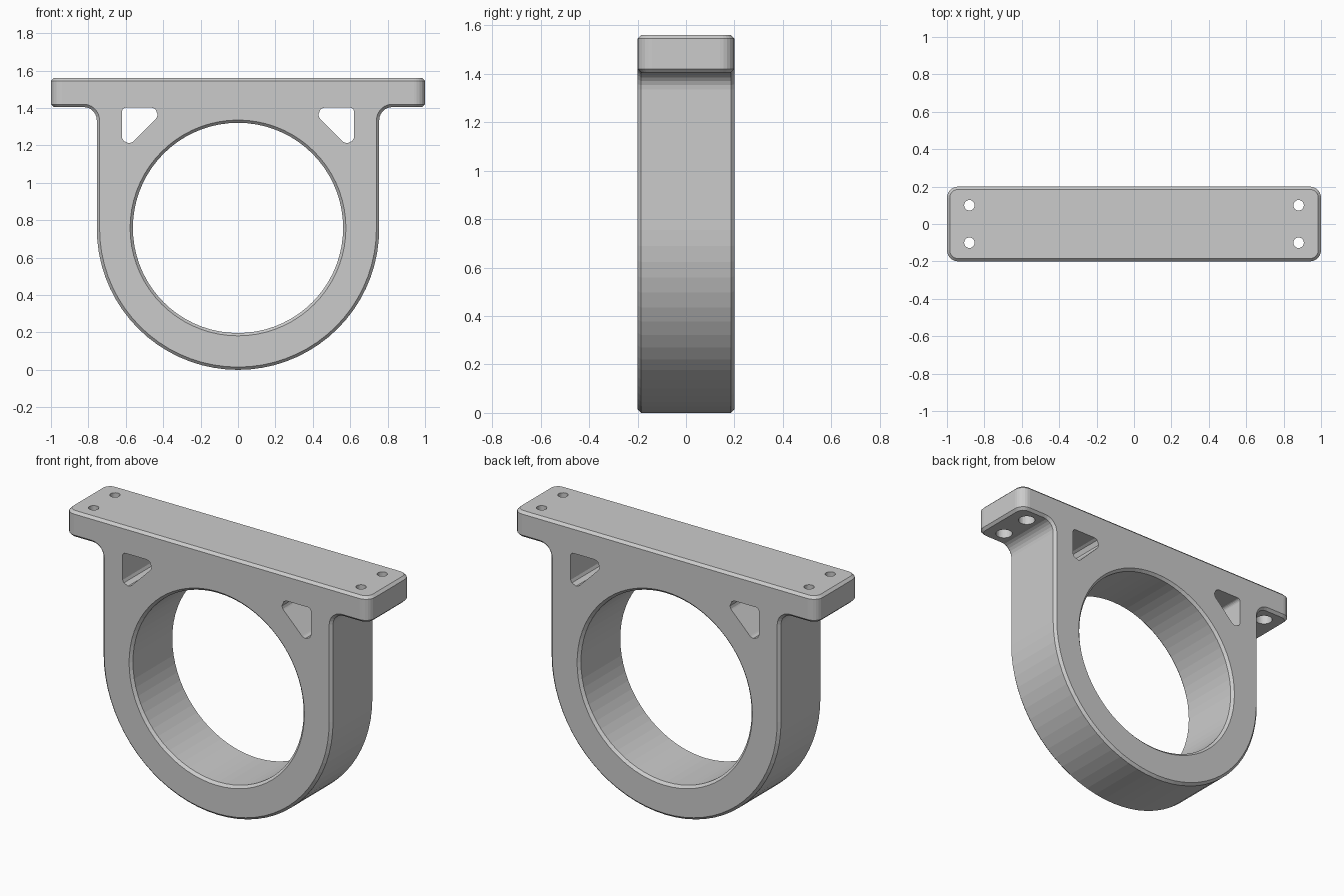
import bpy, bmesh
from math import sin, cos, pi, radians
from mathutils import Vector, Matrix

if "Cube" in bpy.data.objects:
    bpy.data.objects.remove(bpy.data.objects["Cube"])

D = 0.2            # half depth
R = 0.755          # body radius and height of its centre
CH = 0.015         # chamfer
TOP, UNDER = 1.56, 1.405


def arc(cx, cz, r, a0, a1, n):
    return [(cx + r * cos(radians(a0 + (a1 - a0) * i / n)),
             cz + r * sin(radians(a0 + (a1 - a0) * i / n))) for i in range(n + 1)]


def extrude(bm, pts, half):
    """Prism of an XZ outline, from -half to half in y."""
    a = [bm.verts.new((x, -half, z)) for x, z in pts]
    b = [bm.verts.new((x, half, z)) for x, z in pts]
    bm.faces.new(a)
    bm.faces.new(b[::-1])
    n = len(pts)
    for i in range(n):
        j = (i + 1) % n
        bm.faces.new((a[i], b[i], b[j], a[j]))


def lathe(bm, profile, n, mat):
    """Closed solid of (radius, height) rings around local z."""
    rings = [[bm.verts.new(mat @ Vector((r * cos(2 * pi * i / n), r * sin(2 * pi * i / n), h)))
              for i in range(n)] for r, h in profile]
    for p, q in zip(rings, rings[1:]):
        for i in range(n):
            j = (i + 1) % n
            bm.faces.new((p[i], p[j], q[j], q[i]))
    bm.faces.new(rings[0])
    bm.faces.new(rings[-1])


def round_corners(corners, n=5):
    """Fillet each (x, z, radius) corner of a polygon."""
    out = []
    for i, (x, z, r) in enumerate(corners):
        p = Vector((x, z))
        u = (Vector(corners[i - 1][:2]) - p).normalized()
        v = (Vector(corners[(i + 1) % len(corners)][:2]) - p).normalized()
        half = u.angle(v) / 2
        c = p + (u + v).normalized() * (r / sin(half))
        t = r * cos(half) / sin(half)
        s, e = p + u * t - c, p + v * t - c
        out += [tuple(c + s.lerp(e, k / n).normalized() * r) for k in range(n + 1)]
    return out


def finish(bm, name):
    bmesh.ops.recalc_face_normals(bm, faces=bm.faces)
    me = bpy.data.meshes.new(name)
    bm.to_mesh(me)
    bm.free()
    ob = bpy.data.objects.new(name, me)
    bpy.context.collection.objects.link(ob)
    return ob


def volume(me):
    bm = bmesh.new()
    bm.from_mesh(me)
    v = bm.calc_volume() if bm.faces else 0
    bm.free()
    return v


# Bracket outline: flange on top, filleted into a U-shaped body
f = 0.07
right = arc(0, R, R, -90, 0, 18) + arc(R + f, UNDER - f, f, 180, 90, 6) + [(1, UNDER), (1, TOP)]
outline = right + [(-x, z) for x, z in right[:0:-1]]
bm = bmesh.new()
extrude(bm, outline, D)
bmesh.ops.recalc_face_normals(bm, faces=bm.faces)

# Rounded flange corners (upright end edges), then a chamfer on every sharp edge
corners = []
for e in bm.edges:
    p, q = (v.co for v in e.verts)
    if abs(p.x) > 0.99 and abs(p.x - q.x) < 1e-4 and abs(p.y - q.y) < 1e-4:
        corners.append(e)
bmesh.ops.bevel(bm, geom=corners, offset=0.06, offset_type='OFFSET', segments=6,
                profile=0.5, affect='EDGES', clamp_overlap=False)
bm.normal_update()
sharp = [e for e in bm.edges if e.calc_face_angle(0) > radians(40)]
bmesh.ops.bevel(bm, geom=sharp, offset=CH, offset_type='OFFSET', segments=1,
                profile=0.5, affect='EDGES', clamp_overlap=False)
bracket = finish(bm, "ring_bracket")
solid = volume(bracket.data)

# Main bore with chamfered rims
bm = bmesh.new()
r, o = 0.562, 0.02
lathe(bm, [(r + CH + o, -D - o), (r, -D + CH), (r, D - CH), (r + CH + o, D + o)], 72,
      Matrix.Translation((0, 0, R + 0.004)) @ Matrix.Rotation(pi / 2, 4, 'X'))

for s in (-1, 1):
    # Triangular windows
    tri = round_corners([(0.62, 1.402, 0.02), (0.38, 1.402, 0.035), (0.62, 1.162, 0.035)])
    extrude(bm, [(s * x, z) for x, z in tri], D + 0.05)
    # Counterbored screw holes
    for y in (-0.1, 0.1):
        lathe(bm, [(0.047, UNDER - 0.03), (0.047, UNDER + 0.07), (0.028, UNDER + 0.07),
                   (0.028, TOP + 0.05)], 24, Matrix.Translation((s * 0.88, y, 0)))
cutter = finish(bm, "hole_cutter")
cutter.hide_render = True

# Cut the holes with the first solver that gives a sound solid
cut = bracket.modifiers.new("holes", 'BOOLEAN')
cut.operation = 'DIFFERENCE'
cut.object = cutter
result = None
for solver in ('EXACT', 'MANIFOLD', 'FLOAT'):
    cut.solver = solver
    bpy.context.view_layer.update()
    dg = bpy.context.evaluated_depsgraph_get()
    me = bpy.data.meshes.new_from_object(bracket.evaluated_get(dg), depsgraph=dg)
    if 0.35 * solid < volume(me) < 0.6 * solid:
        result = me
        break
bracket.modifiers.remove(cut)
if result:
    bracket.data = result
bpy.data.objects.remove(cutter)
